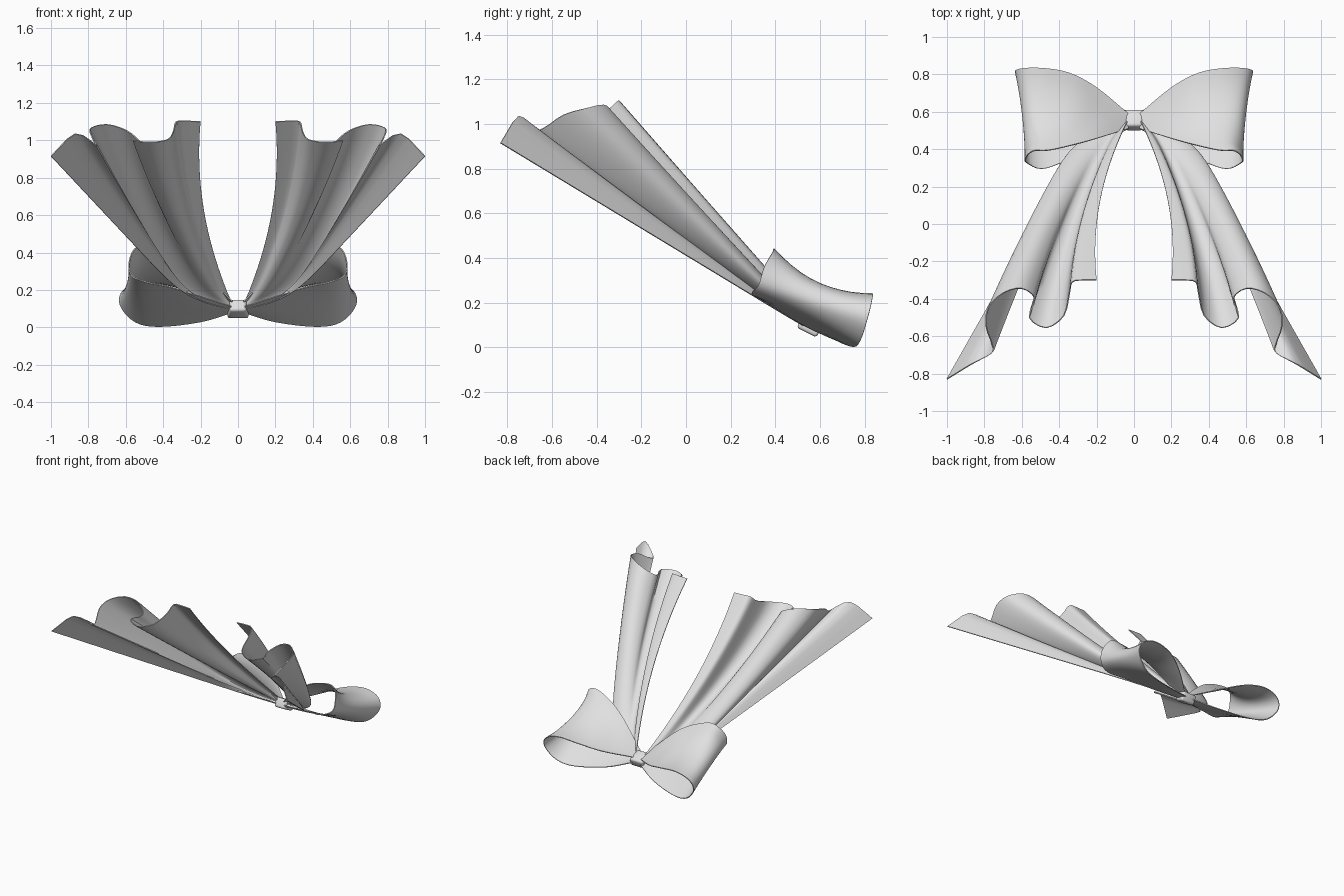
import bpy, bmesh, math
from mathutils import Vector, Matrix

if "Cube" in bpy.data.objects:
    bpy.data.objects.remove(bpy.data.objects["Cube"])

satin = bpy.data.materials.new("pale grey satin")
satin.diffuse_color = (0.75, 0.75, 0.75, 1)
satin.use_nodes = True
satin.node_tree.nodes["Principled BSDF"].inputs["Base Color"].default_value = satin.diffuse_color


def spline(points, steps):
    """Smooth curve passing through the points."""
    p = [Vector(q) for q in points]
    p = [2 * p[0] - p[1]] + p + [2 * p[-1] - p[-2]]
    out = []
    for i in range(1, len(p) - 2):
        a, b, c, d = p[i - 1:i + 3]
        for k in range(steps):
            t = k / steps
            out.append(0.5 * (2 * b + (c - a) * t + (2 * a - 5 * b + 4 * c - d) * t * t
                              + (3 * b - a - 3 * c + d) * t ** 3))
    return out + [p[-2]]


def relaxed(points, rounds):
    """Softened copy of a polyline with fixed ends."""
    p = list(points)
    for _ in range(rounds):
        p = [p[0]] + [(a + 2 * b + c) / 4 for a, b, c in zip(p, p[1:], p[2:])] + [p[-1]]
    return p


def finish(ob, angle=40):
    """Apply modifiers, then shade smooth with sharp rims."""
    bpy.ops.object.select_all(action='DESELECT')
    ob.select_set(True)
    bpy.context.view_layer.objects.active = ob
    for m in list(ob.modifiers):
        bpy.ops.object.modifier_apply(modifier=m.name)
    bpy.ops.object.shade_smooth_by_angle(angle=math.radians(angle))


def add_object(name, bm):
    bmesh.ops.recalc_face_normals(bm, faces=bm.faces)
    me = bpy.data.meshes.new(name)
    bm.to_mesh(me)
    bm.free()
    me.materials.append(satin)
    ob = bpy.data.objects.new(name, me)
    bpy.context.collection.objects.link(ob)
    return ob


def cloth(name, rows):
    """Thin mirrored sheet through a grid of rows."""
    bm = bmesh.new()
    grid = [[bm.verts.new(co) for co in row] for row in rows]
    for r0, r1 in zip(grid, grid[1:]):
        for i in range(len(r0) - 1):
            bm.faces.new((r0[i], r0[i + 1], r1[i + 1], r1[i]))
    ob = add_object(name, bm)
    solid = ob.modifiers.new("thickness", 'SOLIDIFY')
    solid.thickness = 0.006
    solid.offset = 0
    ob.modifiers.new("mirror", 'MIRROR').use_mirror_merge = False
    finish(ob)


# Bow loops: three rails running out along the underside and back over the top
back_rail = [(0.03, 0.60, 0.08), (0.20, 0.68, 0.03), (0.42, 0.75, 0.005), (0.55, 0.78, 0.03),
             (0.63, 0.81, 0.12), (0.61, 0.83, 0.20), (0.50, 0.835, 0.24), (0.35, 0.81, 0.22),
             (0.20, 0.73, 0.17), (0.03, 0.59, 0.115)]
mid_rail = [(0.03, 0.55, 0.09), (0.20, 0.55, 0.09), (0.42, 0.54, 0.12), (0.54, 0.55, 0.15),
            (0.595, 0.58, 0.20), (0.57, 0.60, 0.26), (0.48, 0.60, 0.285), (0.32, 0.60, 0.265),
            (0.17, 0.58, 0.20), (0.03, 0.55, 0.125)]
front_rail = [(0.03, 0.51, 0.11), (0.20, 0.42, 0.165), (0.36, 0.34, 0.215), (0.49, 0.295, 0.243),
              (0.57, 0.325, 0.28), (0.58, 0.35, 0.36), (0.54, 0.39, 0.43), (0.45, 0.395, 0.435),
              (0.26, 0.44, 0.35), (0.03, 0.51, 0.14)]
rails = [spline(r, 4) for r in (back_rail, mid_rail, front_rail)]
rows = []
for k in range(11):
    t = k / 10
    wa, wb, wc = (1 - t) * (1 - 2 * t), 4 * t * (1 - t), t * (2 * t - 1)
    rows.append([a * wa + b * wb + c * wc for a, b, c in zip(*rails)])
cloth("bow_loops", rows)

# Ribbon tails: folded end edge, folds softening towards the knot
tail_end = [(0.20, -0.30, 1.10), (0.27, -0.30, 1.103), (0.33, -0.31, 1.10), (0.345, -0.37, 1.05),
            (0.375, -0.49, 1.005), (0.47, -0.555, 0.99), (0.56, -0.50, 1.00), (0.53, -0.40, 1.00),
            (0.60, -0.345, 1.055), (0.70, -0.37, 1.085), (0.78, -0.45, 1.07), (0.79, -0.55, 1.04),
            (0.76, -0.64, 0.98), (0.76, -0.69, 0.975), (0.87, -0.75, 1.035), (1.0, -0.83, 0.915)]
edge = spline(tail_end, 3)
soft = relaxed(edge, 6)
root_in, root_out = Vector((0.03, 0.56, 0.125)), Vector((0.03, 0.525, 0.095))
rows = []
for k in range(25):
    s = (k / 24) ** 1.5
    row = []
    for i, end in enumerate(edge):
        u = i / (len(edge) - 1)
        co = root_in.lerp(root_out, u).lerp(soft[i].lerp(end, s), s)
        flare = (1 - s) * (1 - math.exp(-s / 0.06))
        inner = 0.26 * s * (1 - s)
        arch = 0.11 * math.exp(-((u - 0.68) / 0.16) ** 2)
        co.x += inner * (1 - u) + flare * (0.2 * u + arch)
        row.append(co)
    rows.append(row)
cloth("ribbon_tails", rows)

# Knot: tilted, tapered, rounded block
bm = bmesh.new()
bmesh.ops.create_cube(bm, size=1)
for v in bm.verts:
    v.co = Vector((v.co.x * (0.102 + 0.03 * v.co.y), v.co.y * 0.1, v.co.z * 0.07))
bmesh.ops.transform(bm, verts=bm.verts, matrix=Matrix.Translation((0, 0.555, 0.098))
                    @ Matrix.Rotation(math.radians(-27), 4, 'X'))
knot = add_object("knot", bm)
bevel = knot.modifiers.new("rounding", 'BEVEL')
bevel.width = 0.015
bevel.segments = 3
finish(knot)
